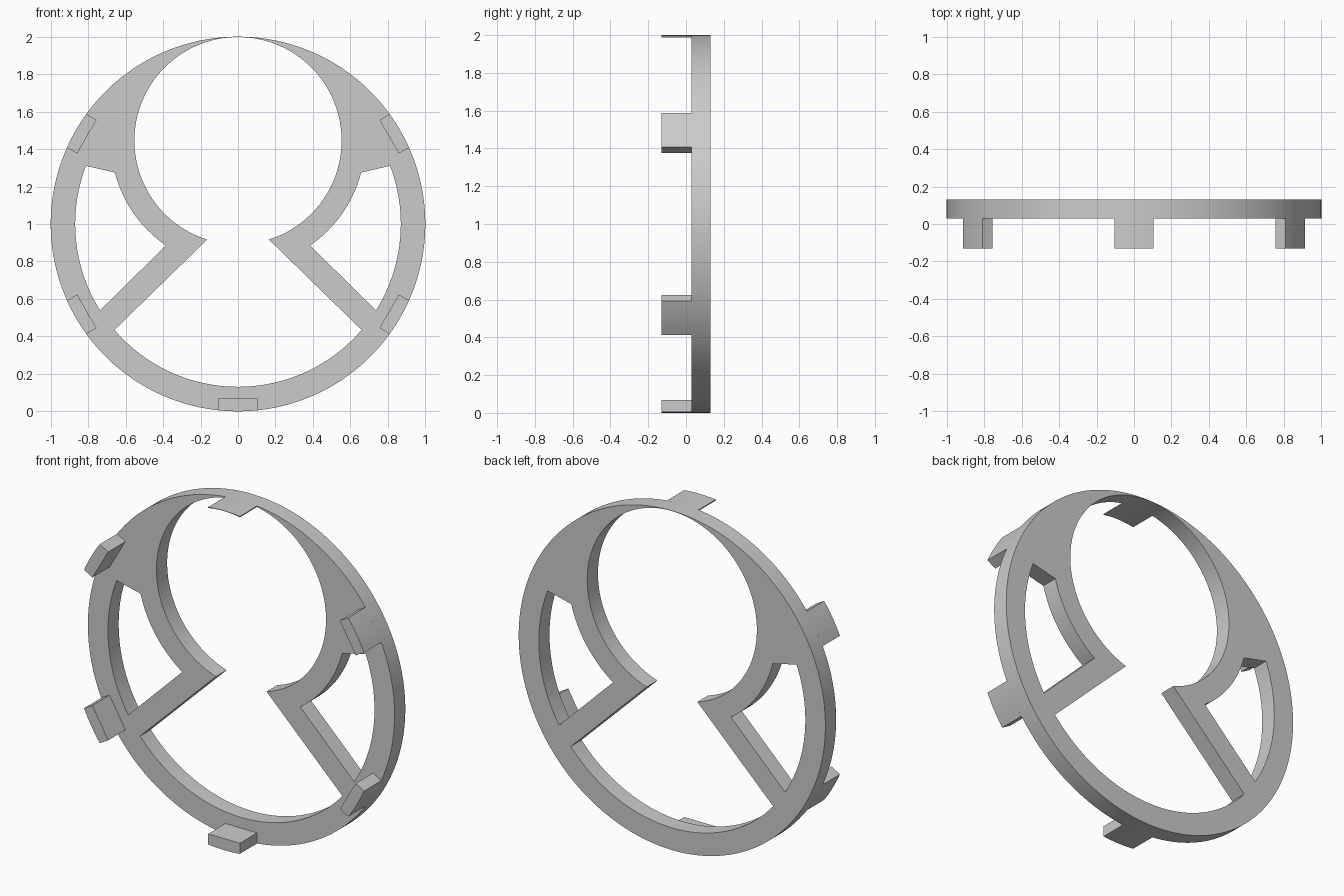
import bpy, bmesh
from math import sin, cos, pi, atan2, asin, radians, sqrt

if "Cube" in bpy.data.objects:
    bpy.data.objects.remove(bpy.data.objects["Cube"], do_unlink=True)

grey = bpy.data.materials.new("plain grey")
grey.use_nodes = True
grey.diffuse_color = (0.6, 0.6, 0.6, 1)
grey.node_tree.nodes["Principled BSDF"].inputs["Base Color"].default_value = (0.6, 0.6, 0.6, 1)

RING, HOLE = (0, 1.0), (0, 1.445)      # centres in x, z
R_OUT, R_IN, R_HOLE, R_COLLAR = 1.0, 0.869, 0.553, 0.679


def arc(centre, radius, start, end, steps):
    return [(centre[0] + radius * cos(start + (end - start) * i / steps),
             centre[1] + radius * sin(start + (end - start) * i / steps))
            for i in range(steps + 1)]


def angle(centre, point):
    return atan2(point[1] - centre[1], point[0] - centre[0])


def mirror(points):
    return [(-x, z) for x, z in reversed(points)]


def slab(name, outlines, y_front, y_back):
    """Flat filled outlines in the x-z plane, given thickness along y."""
    curve = bpy.data.curves.new(name, 'CURVE')
    curve.dimensions = '2D'
    curve.fill_mode = 'BOTH'
    curve.extrude = (y_back - y_front) / 2
    for points in outlines:
        spline = curve.splines.new('POLY')
        spline.points.add(len(points) - 1)
        for p, (x, z) in zip(spline.points, points):
            p.co = (x, z, 0, 1)
        spline.use_cyclic_u = True
    obj = bpy.data.objects.new(name, curve)
    bpy.context.collection.objects.link(obj)
    obj.rotation_euler.x = pi / 2
    obj.location.y = (y_front + y_back) / 2
    bpy.ops.object.select_all(action='DESELECT')
    obj.select_set(True)
    bpy.context.view_layer.objects.active = obj
    bpy.ops.object.convert(target='MESH')
    obj = bpy.context.object
    bm = bmesh.new()
    bm.from_mesh(obj.data)
    bmesh.ops.remove_doubles(bm, verts=bm.verts, dist=0.0001)
    bmesh.ops.recalc_face_normals(bm, faces=bm.faces)
    bm.to_mesh(obj.data)
    bm.free()
    obj.data.materials.clear()
    obj.data.materials.append(grey)
    bpy.ops.object.shade_smooth_by_angle(angle=radians(30))
    return obj


# Central opening: round hole, slanted sides, lower ring arc
tip, foot = (0.165, 0.917), (0.66, 0.434)
a_tip, a_foot = angle(HOLE, tip), angle(RING, foot)
opening = arc(HOLE, R_HOLE, a_tip, pi - a_tip, 160)
opening += arc(RING, R_IN, pi - a_foot, 2 * pi + a_foot, 64) if a_foot > 0 else \
    arc(RING, R_IN, -pi - a_foot, a_foot, 64)

# Side window between the ring, the collar and the slanted arm
window = arc(RING, R_IN, angle(RING, (0.735, 0.54)), angle(RING, (0.81, 1.31)), 40)
window += arc(HOLE, R_COLLAR, angle(HOLE, (0.655, 1.275)), angle(HOLE, (0.385, 0.885)), 32)

outer = arc(RING, R_OUT, 0, 2 * pi, 256)[:-1]
slab("ring_plate", [outer, opening, window, mirror(window)], 0.03, 0.13)

# Locating tabs around the rim; the upper one is trimmed by the round hole
HALF, R_TAB = 0.103, 0.932
spread = asin(HALF / R_OUT)
for name, degrees in (("upper_left", 30), ("upper_right", 150), ("lower_right", 210),
                      ("bottom", 270), ("lower_left", 330)):
    a = radians(degrees)
    tab = arc(RING, R_OUT, a - spread, a + spread, 10)
    for side in (HALF, -HALF):
        tab.append((RING[0] + R_TAB * cos(a) - side * sin(a),
                    RING[1] + R_TAB * sin(a) + side * cos(a)))
    slab(name + "_tab", [tab], -0.13, 0.03)

spread_hole = asin(HALF / R_HOLE)
top = arc(RING, R_OUT, pi / 2 - spread, pi / 2 + spread, 12)
top += arc(HOLE, R_HOLE, pi / 2 + spread_hole, pi / 2 - spread_hole, 12)
slab("top_tab", [top], -0.13, 0.03)
